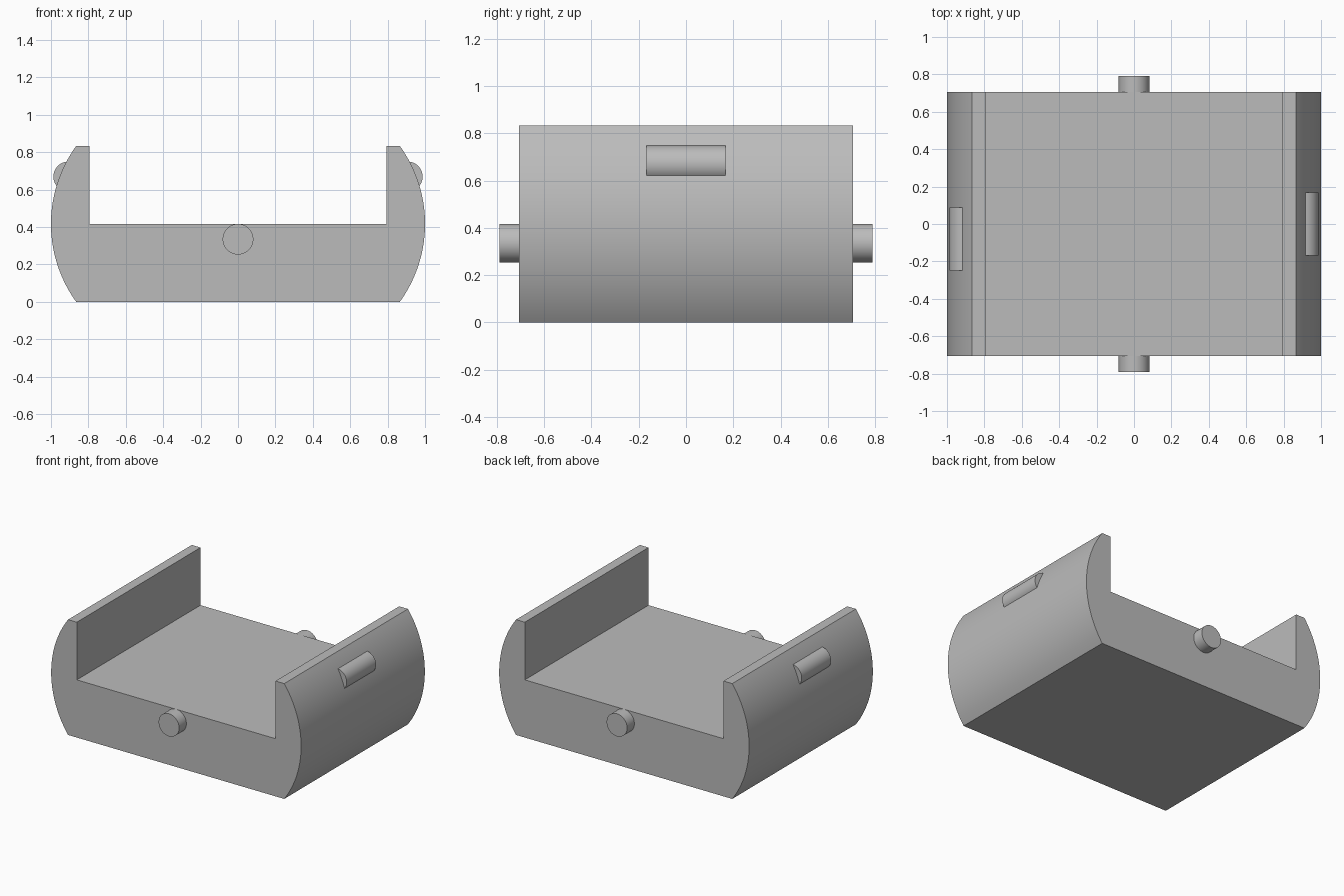
import bpy, bmesh, math

if "Cube" in bpy.data.objects:
    bpy.data.objects.remove(bpy.data.objects["Cube"], do_unlink=True)

HALF_DEPTH = 0.707
HEIGHT = 0.834
FLOOR = 0.417
INNER = 0.795
BASE = 0.865

grey = bpy.data.materials.new("light_grey")
grey.use_nodes = True
colour = (0.5, 0.5, 0.5, 1)
grey.diffuse_color = colour
grey.node_tree.nodes["Principled BSDF"].inputs["Base Color"].default_value = colour


def finish(obj, name):
    obj.name = name
    obj.data.materials.append(grey)
    bpy.ops.object.select_all(action="DESELECT")
    obj.select_set(True)
    bpy.context.view_layer.objects.active = obj
    bpy.ops.object.shade_smooth_by_angle(angle=math.radians(30))


def rod(name, location, radius, length):
    # Cylinder lying along y
    bpy.ops.mesh.primitive_cylinder_add(vertices=64, radius=radius, depth=length,
                                        location=location, rotation=(math.pi / 2, 0, 0))
    finish(bpy.context.object, name)


# Cradle: bulged outer sides and an open channel, extruded along y
sagitta, half_chord = 1 - BASE, HEIGHT / 2
radius = (half_chord ** 2 + sagitta ** 2) / (2 * sagitta)
sweep = math.asin(half_chord / radius)
steps = 40
side = []
for i in range(steps + 1):
    a = -sweep + 2 * sweep * i / steps
    side.append((1 - radius + radius * math.cos(a), half_chord + radius * math.sin(a)))
side += [(INNER, HEIGHT), (INNER, FLOOR)]
profile = side + [(-x, z) for x, z in reversed(side)]

bm = bmesh.new()
face = bm.faces.new([bm.verts.new((x, -HALF_DEPTH, z)) for x, z in profile])
result = bmesh.ops.extrude_face_region(bm, geom=[face])
moved = [v for v in result["geom"] if isinstance(v, bmesh.types.BMVert)]
bmesh.ops.translate(bm, verts=moved, vec=(0, 2 * HALF_DEPTH, 0))
bmesh.ops.recalc_face_normals(bm, faces=bm.faces)
mesh = bpy.data.meshes.new("cradle_body")
bm.to_mesh(mesh)
bm.free()
body = bpy.data.objects.new("cradle_body", mesh)
bpy.context.collection.objects.link(body)
finish(body, "cradle_body")

# Pivot pins on the front and back
for name, sign in (("front_pin", -1), ("back_pin", 1)):
    rod(name, (0, sign * 0.74, 0.335), 0.082, 0.1)

# Rounded grip ribs set into the outer sides
rod("left_grip_rib", (0.907, 0, 0.67), 0.08, 0.335)
rod("right_grip_rib", (-0.907, -0.08, 0.67), 0.08, 0.335)
